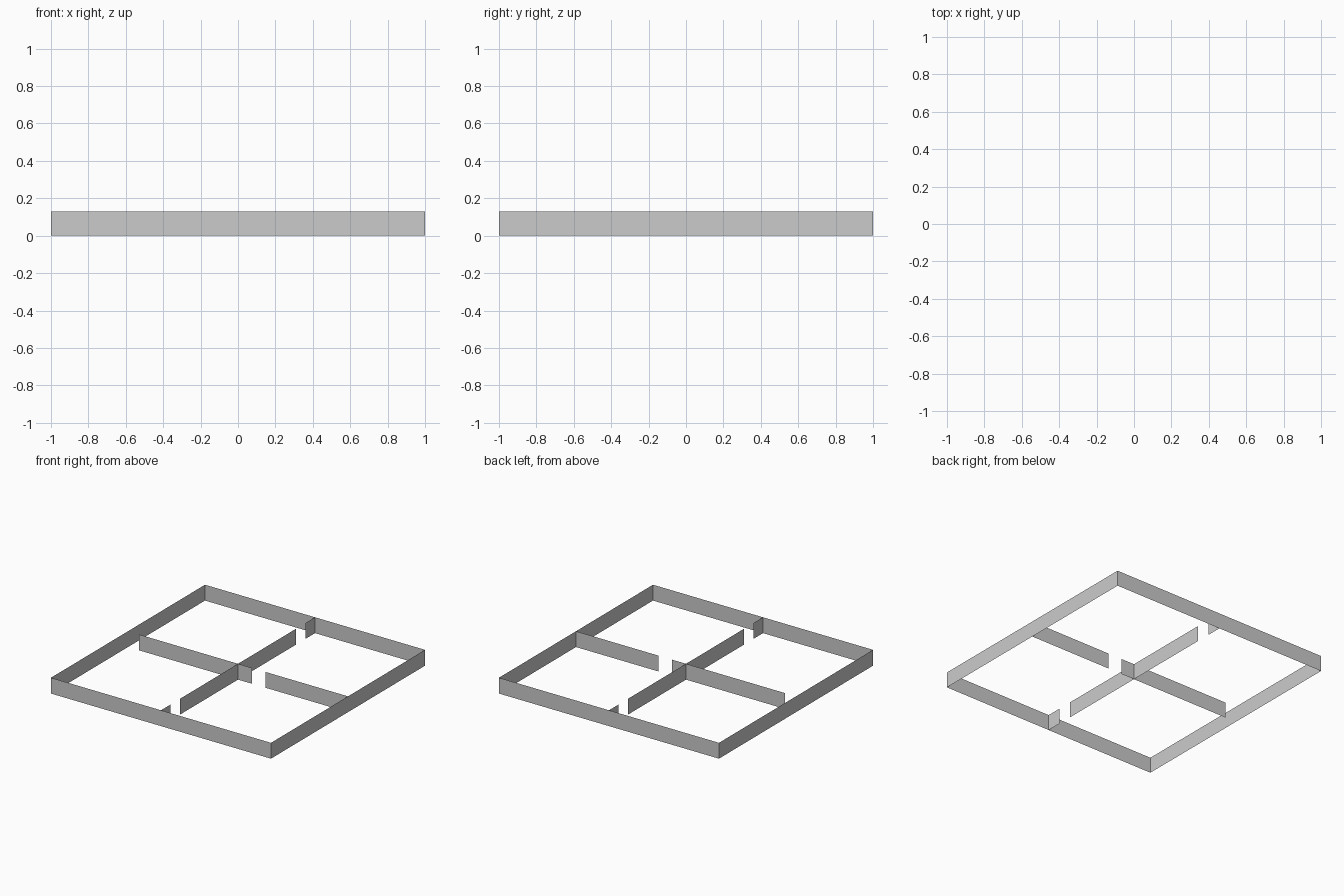
import bpy, bmesh

if "Cube" in bpy.data.objects:
    bpy.data.objects.remove(bpy.data.objects["Cube"])

HEIGHT = 0.13


def walls(name, segments):
    """Thin upright sheets, one per floor-plan segment (start, end)."""
    bm = bmesh.new()
    for a, b in segments:
        lo = [bm.verts.new((*p, 0)) for p in (a, b)]
        hi = [bm.verts.new((*p, HEIGHT)) for p in (b, a)]
        bm.faces.new(lo + hi)
    bmesh.ops.remove_doubles(bm, verts=bm.verts, dist=1e-5)
    mesh = bpy.data.meshes.new(name)
    bm.to_mesh(mesh)
    bm.free()
    obj = bpy.data.objects.new(name, mesh)
    bpy.context.collection.objects.link(obj)
    return obj


# Square outer wall
corners = [(-1, -1), (1, -1), (1, 1), (-1, 1)]
walls("outer_wall", [(corners[i], corners[(i + 1) % 4]) for i in range(4)])

# Dividing wall along x, with a doorway and a gap at the left end
walls("cross_wall", [((a, 0), (b, 0)) for a, b in
                     [(-0.9, 0), (0, 0.125), (0.25, 1)]])

# Dividing wall along y, with a doorway near each end
for side, label in ((-1, "front"), (1, "back")):
    walls(label + "_dividing_wall", [((0, side * a), (0, side * b)) for a, b in
                                     [(0, 0.75), (0.875, 1)]])
